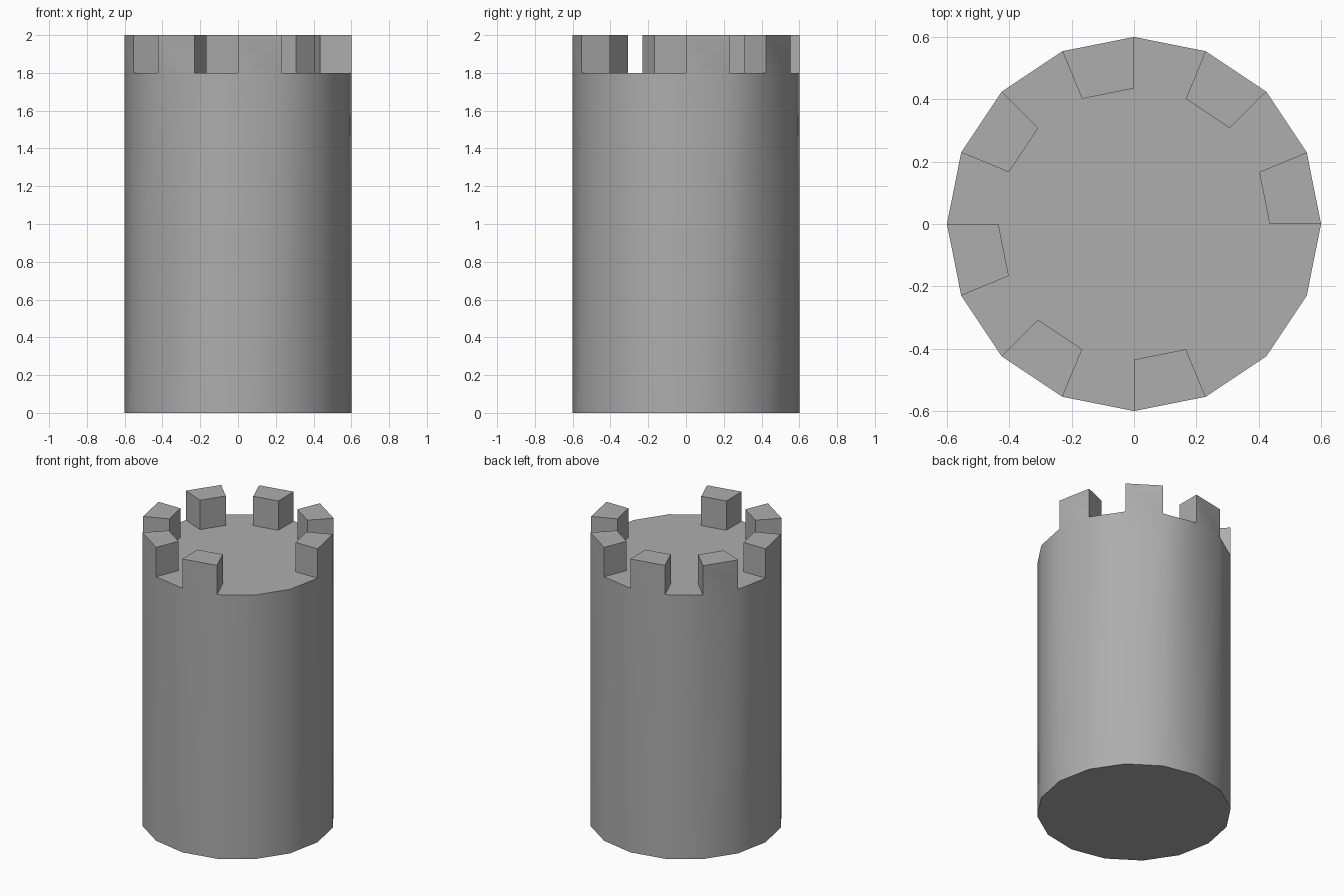
import bpy
import bmesh
from math import cos, sin, tau

SIDES = 16
OUTER, INNER = 0.6, 0.435
FLOOR, TOP = 1.8, 2.0
MERLONS = range(0, 14, 2)      # every other side, with one merlon missing

cube = bpy.data.objects.get("Cube")
if cube:
    bpy.data.objects.remove(cube, do_unlink=True)

# Stone colour
stone = bpy.data.materials.new("stone_grey")
stone.use_nodes = True
colour = (0.42, 0.42, 0.42, 1.0)
stone.diffuse_color = colour
bsdf = next(n for n in stone.node_tree.nodes if n.type == "BSDF_PRINCIPLED")
bsdf.inputs["Base Color"].default_value = colour

bm = bmesh.new()


def ring(radius, z):
    return [bm.verts.new((radius * cos(tau * i / SIDES), radius * sin(tau * i / SIDES), z))
            for i in range(SIDES)]


base = ring(OUTER, 0)
rim = ring(OUTER, FLOOR)
inner = ring(INNER, FLOOR)

# Round wall and underside
bm.faces.new(base[::-1])
for i in range(SIDES):
    j = (i + 1) % SIDES
    bm.faces.new((base[i], base[j], rim[j], rim[i]))

# Walkway around the rim and the round floor inside it
bm.faces.new(inner)
pads = []
for i in range(SIDES):
    j = (i + 1) % SIDES
    face = bm.faces.new((rim[i], rim[j], inner[j], inner[i]))
    if i in MERLONS:
        pads.append(face)

# Merlons raised from the walkway
raised = bmesh.ops.extrude_discrete_faces(bm, faces=pads)["faces"]
for face in raised:
    corners = list(face.verts)
    lower = [min(rim + inner, key=lambda v: (v.co - c.co).length) for c in corners]
    for c in corners:
        c.co.z = TOP
    for k in range(len(corners)):
        n = (k + 1) % len(corners)
        # extrusion may already have made this wall
        if not bm.faces.get((lower[k], lower[n], corners[n], corners[k])):
            bm.faces.new((lower[k], lower[n], corners[n], corners[k]))

bmesh.ops.recalc_face_normals(bm, faces=bm.faces)

mesh = bpy.data.meshes.new("tower")
bm.to_mesh(mesh)
bm.free()
mesh.materials.append(stone)
tower = bpy.data.objects.new("tower", mesh)
bpy.context.collection.objects.link(tower)

# Smooth round wall, crisp edges elsewhere
bpy.ops.object.select_all(action="DESELECT")
tower.select_set(True)
bpy.context.view_layer.objects.active = tower
bpy.ops.object.shade_smooth_by_angle(angle=0.6)
